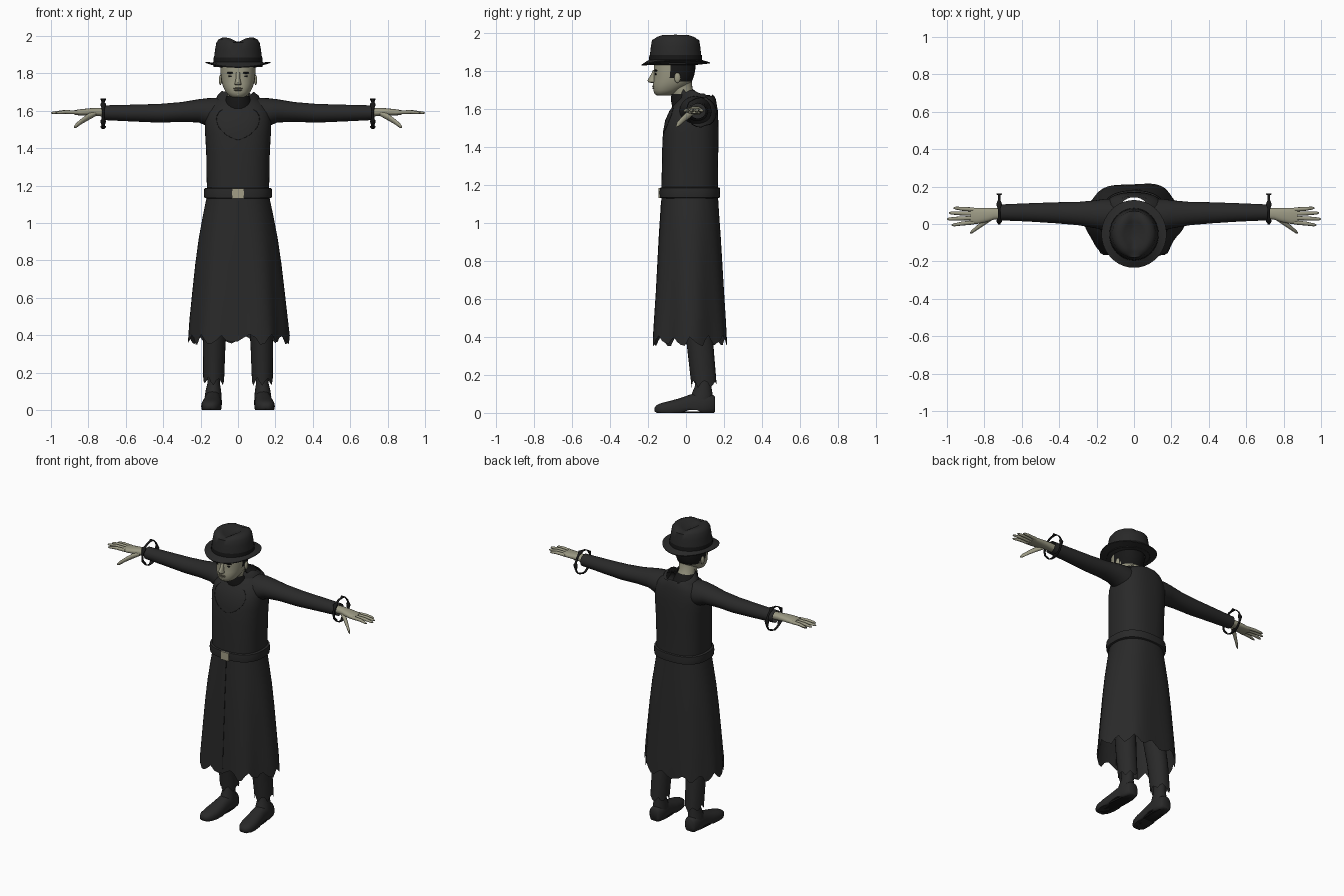
import bpy, bmesh, math, random
from mathutils import Vector
from mathutils.bvhtree import BVHTree

random.seed(4)
if "Cube" in bpy.data.objects:
    bpy.data.objects.remove(bpy.data.objects["Cube"], do_unlink=True)


def material(name, r, g, b):
    m = bpy.data.materials.new(name)
    m.use_nodes = True
    m.diffuse_color = (r, g, b, 1)
    m.node_tree.nodes["Principled BSDF"].inputs["Base Color"].default_value = (r, g, b, 1)
    return m


COAT = material("charcoal cloth", .022, .022, .022)
BLACK = material("black", .009, .009, .009)
SKIN = material("pale skin", .33, .32, .23)
SHADE = material("shadowed skin", .15, .14, .10)
METAL = material("dull brass", .36, .34, .24)


def finish(name, bm, mat, angle=50):
    bmesh.ops.recalc_face_normals(bm, faces=bm.faces)
    mesh = bpy.data.meshes.new(name)
    bm.to_mesh(mesh)
    bm.free()
    ob = bpy.data.objects.new(name, mesh)
    bpy.context.collection.objects.link(ob)
    mesh.materials.append(mat)
    bpy.ops.object.select_all(action='DESELECT')
    ob.select_set(True)
    bpy.context.view_layer.objects.active = ob
    bpy.ops.object.shade_smooth_by_angle(angle=math.radians(angle))
    return ob


def tube(name, rows, mat, axis='z', n=32, p=2, caps=(False, False), fn=None, side=1):
    """Loft of rings; each row is (position, centre a, centre b, radius a, radius b)."""
    bm, rings = bmesh.new(), []
    for i, (t, a, b, ra, rb) in enumerate(rows):
        ring = []
        for k in range(n):
            w = math.tau * k / n
            c, s = math.cos(w), math.sin(w)
            u = a + ra * math.copysign(abs(c) ** (2 / p), c)
            v = b + rb * math.copysign(abs(s) ** (2 / p), s)
            co = Vector({'z': (u, v, t), 'x': (t, u, v), 'y': (u, t, v)}[axis])
            if fn:
                co = fn(co, i, k)
            co.x *= side
            ring.append(bm.verts.new(co))
        rings.append(ring)
    for r, q in zip(rings, rings[1:]):
        for k in range(n):
            j = (k + 1) % n
            bm.faces.new((r[k], r[j], q[j], q[k]))
    for cap, ring in zip(caps, (rings[0], rings[-1])):
        if cap:
            bm.faces.new(ring)
    return finish(name, bm, mat)


def ball(name, loc, size, mat):
    bm = bmesh.new()
    bmesh.ops.create_uvsphere(bm, u_segments=14, v_segments=8, radius=1)
    for v in bm.verts:
        v.co = Vector(loc) + Vector([c * s for c, s in zip(v.co, size)])
    return finish(name, bm, mat)


def seam(name, points, target, cyclic=False):
    """Thin raised line projected from the front onto a part."""
    tree = BVHTree.FromPolygons([v.co for v in target.data.vertices],
                                [f.vertices for f in target.data.polygons])
    hits = [tree.ray_cast(Vector((x, -1, z)), Vector((0, 1, 0)))[0] for x, z in points]
    hits = [h for h in hits if h]
    curve = bpy.data.curves.new(name, 'CURVE')
    curve.dimensions = '3D'
    curve.bevel_depth = .002
    curve.bevel_resolution = 0
    line = curve.splines.new('POLY')
    line.points.add(len(hits) - 1)
    for pt, h in zip(line.points, hits):
        pt.co = (*h, 1)
    line.use_cyclic_u = cyclic
    curve.materials.append(BLACK)
    bpy.context.collection.objects.link(bpy.data.objects.new(name, curve))


def hem(row, period, depth):
    """Torn edge on one ring of a tube."""
    def fn(co, i, k):
        if i == row:
            co.z += depth * (abs(k % period - period / 2) * 2 / period - .5) + random.uniform(-.2, .2) * depth
        return co
    return fn


# Coat body
torso = tube("coat_body", [
    (1.14, 0, .02, .165, .15), (1.25, 0, .02, .168, .148), (1.38, 0, .022, .17, .148),
    (1.48, 0, .025, .176, .146), (1.54, 0, .03, .178, .14), (1.59, 0, .04, .172, .128),
    (1.625, 0, .05, .155, .112), (1.65, 0, .058, .13, .1), (1.668, 0, .062, .1, .088)],
    COAT, p=2.5, n=48)


# Torn collar, lower at the back
def collar_shape(co, i, k):
    co.z -= max(0, co.y - .06) * .35
    if i == 2:
        co.z += random.uniform(-.014, .008)
    return co


tube("collar", [(1.65, 0, .06, .125, .102), (1.685, 0, .06, .108, .098), (1.7, 0, .055, .088, .088)],
     COAT, n=28, fn=collar_shape)
tube("shirt_neckband", [(1.6, 0, .02, .085, .09), (1.65, 0, -.005, .07, .075), (1.68, 0, -.015, .062, .062)],
     BLACK, n=24)

# Lapel outline
seam("lapel_line", [(.115 * math.sin(t) ** 1, 1.53 - .085 * math.cos(t) + .025 * abs(math.sin(t)))
                    for t in [math.tau * k / 32 for k in range(-12, 13)]], torso)


# Long skirt of the coat, with folds growing toward a torn hem
def skirt_shape(co, i, k):
    w, grow = math.tau * k / 64, i / 6
    fold = 1 + .04 * grow * math.cos(6 * w) + .02 * grow * math.sin(5 * w + 1)
    co.x *= fold
    co.y = .02 + (co.y - .02) * fold
    return hem(6, 5, .05)(co, i, k)


skirt = tube("coat_skirt", [
    (1.15, 0, .02, .165, .148), (1.05, 0, .02, .185, .155), (.92, 0, .02, .208, .165),
    (.78, 0, .02, .226, .174), (.62, 0, .02, .242, .184), (.48, 0, .02, .255, .193),
    (.375, 0, .02, .262, .198)], COAT, n=64, p=2.3, fn=skirt_shape)
seam("front_seam", [(.002, .4 + .045 * k) for k in range(17)], skirt)

# Belt and buckle
tube("belt", [(1.13, 0, .02, .163, .145), (1.135, 0, .02, .18, .158), (1.16, 0, .02, .183, .16),
              (1.185, 0, .02, .18, .158), (1.19, 0, .02, .163, .145)], COAT, n=48, p=2.5)
bm = bmesh.new()
bmesh.ops.create_cube(bm, size=1)
for v in bm.verts:
    v.co = Vector((v.co.x * .062, -.14 + v.co.y * .012, 1.158 + v.co.z * .054))
finish("buckle", bm, METAL)

# Head, with hair chosen by position at the back and sides
head = tube("head", [
    (1.672, 0, -.118, .03, .035), (1.682, 0, -.112, .05, .054), (1.70, 0, -.098, .065, .074),
    (1.725, 0, -.08, .078, .094), (1.745, 0, -.07, .085, .101), (1.765, 0, -.065, .089, .104),
    (1.785, 0, -.062, .092, .107), (1.81, 0, -.06, .094, .109), (1.86, 0, -.058, .095, .11)],
    SKIN, n=36, p=2.2, caps=(True, True))
head.data.materials.append(BLACK)
for f in head.data.polygons:
    y, z = f.center.y, f.center.z
    if (z > 1.74 and y > -.03) or (z > 1.765 and y > -.075):
        f.material_index = 1
tube("neck", [(1.59, 0, .03, .065, .065), (1.65, 0, 0, .058, .062), (1.69, 0, -.022, .056, .058),
              (1.75, 0, -.035, .06, .065)], SKIN, n=24)
tube("nose", [(1.737, 0, -.168, .012, .012), (1.742, 0, -.176, .019, .022), (1.752, 0, -.178, .016, .025),
              (1.78, 0, -.167, .01, .019), (1.805, 0, -.16, .012, .014)], SKIN, n=12, caps=(True, True))
for name, z, size in (("upper_lip", 1.72, (.026, .008, .005)), ("lower_lip", 1.711, (.022, .008, .005))):
    ball(name, (0, -.17, z), size, SHADE)
ball("chin", (0, -.145, 1.69), (.03, .024, .017), SKIN)


# Hat brim and dented crown
def brim_shape(co, i, k):
    reach = 1 if i in (1, 2) else 0
    co.z += reach * (.12 * co.x ** 2 / .17 + .03 * co.y)
    return co


tube("hat_brim", [(1.833, 0, -.055, .1, .11), (1.837, 0, -.053, .173, .18), (1.842, 0, -.053, .174, .181),
                  (1.858, 0, -.055, .137, .143), (1.868, 0, -.055, .12, .125)], COAT, n=40, fn=brim_shape)


def crown_shape(co, i, k):
    if i > 3:
        co.z -= .022 * math.exp(-(co.x / .035) ** 2)
    pinch = max(0, -co.y - .1) * max(0, i - 2) * .05
    co.x *= 1 - pinch
    return co


tube("hat_crown", [
    (1.835, 0, -.055, .13, .138), (1.88, 0, -.055, .129, .136), (1.93, 0, -.055, .122, .13),
    (1.965, 0, -.055, .116, .124), (1.983, 0, -.055, .103, .112), (1.992, 0, -.055, .082, .092),
    (1.99, 0, -.055, .055, .07), (1.982, 0, -.055, .025, .04)],
    COAT, n=40, caps=(False, True), fn=crown_shape)
tube("hat_band", [(1.855, 0, -.055, .132, .14), (1.885, 0, -.055, .1305, .138)], BLACK, n=40)

for side, label in ((1, "left"), (-1, "right")):
    def part(name, rows, mat, **kw):
        return tube(f"{label}_{name}", rows, mat, side=side, **kw)

    # Face details
    ball(f"{label}_ear", (side * .094, -.045, 1.765), (.009, .017, .027), SKIN)
    ball(f"{label}_eye", (side * .036, -.158, 1.785), (.016, .006, .006), BLACK)
    ball(f"{label}_brow", (side * .037, -.157, 1.803), (.024, .01, .006), BLACK)

    # Sleeve, open at the wrist
    part("sleeve", [
        (.1, .05, 1.585, .085, .085), (.16, .05, 1.592, .084, .076), (.21, .052, 1.6, .074, .062),
        (.3, .056, 1.594, .062, .053), (.42, .06, 1.587, .056, .05), (.56, .062, 1.588, .049, .045),
        (.725, .062, 1.59, .042, .039)], COAT, axis='x', n=24)

    # Loose torn cuff ring
    def cuff_shape(co, i, k):
        spike = .014 if k % 4 == 0 else 0
        co.x += (i * 2 - 1) * spike * .6
        co.z += spike * .5
        return co
    cuff = part("cuff", [(.714, .08, 1.583, .082, .08), (.728, .08, 1.583, .082, .08)],
                BLACK, axis='x', n=20, fn=cuff_shape)
    cuff.modifiers.new("thickness", 'SOLIDIFY').thickness = .004

    # Hand
    part("palm", [
        (.70, .056, 1.592, .028, .023), (.75, .054, 1.594, .031, .022), (.79, .048, 1.594, .038, .02),
        (.84, .043, 1.592, .043, .017), (.875, .043, 1.591, .042, .013)],
        SKIN, axis='x', n=20, p=2.4, caps=(False, True))
    for i, (y, tip, drift) in enumerate(((.077, .965, .008), (.055, .99, .004), (.032, 1, -.005), (.009, .975, -.014))):
        part(f"finger_{i + 1}", [
            (.855, y, 1.592, .0115, .011), ((.87 + tip) / 2, y + drift / 2, 1.594, .0105, .01),
            (tip - .012, y + drift, 1.59, .008, .007), (tip, y + drift, 1.588, .003, .003)],
            SKIN, axis='x', n=10, caps=(True, True))
    part("thumb", [
        (.76, .035, 1.587, .015, .015), (.80, .01, 1.568, .017, .018), (.835, -.017, 1.545, .013, .015),
        (.865, -.04, 1.522, .01, .013), (.877, -.048, 1.512, .004, .005)],
        SKIN, axis='x', n=12, caps=(True, True))

    # Trouser leg with torn hem
    part("trouser_leg", [
        (.9, .09, .03, .075, .085), (.5, .118, .055, .062, .074), (.35, .127, .075, .06, .07),
        (.155, .13, .096, .056, .066)], COAT, n=24, fn=hem(3, 4, .035))

    # Ankle and shoe
    part("ankle", [(.24, .128, .095, .035, .042), (.14, .13, .09, .034, .043), (.1, .132, .085, .042, .055),
                   (.07, .133, .08, .045, .06)], COAT, n=20)

    def shoe_shape(co, i, k):
        co.z = max(co.z, .016 if -.02 < co.y < .06 else 0)
        return co
    part("shoe", [
        (.154, .133, .045, .03, .04), (.145, .133, .042, .04, .052), (.09, .133, .04, .047, .064),
        (.055, .134, .035, .046, .07), (.02, .136, .03, .047, .066), (-.03, .139, .025, .052, .053),
        (-.085, .143, .02, .054, .043), (-.13, .147, .018, .046, .034), (-.155, .149, .018, .031, .023),
        (-.165, .15, .018, .014, .01)], COAT, axis='y', n=24, p=2.4, caps=(True, True), fn=shoe_shape)
    part("sole", [(0, .138, .002, .04, .14), (.008, .138, .002, .044, .148)], BLACK, n=24, p=2.6,
         caps=(True, True), fn=lambda co, i, k: Vector((co.x - .06 * co.y, co.y, co.z)))
